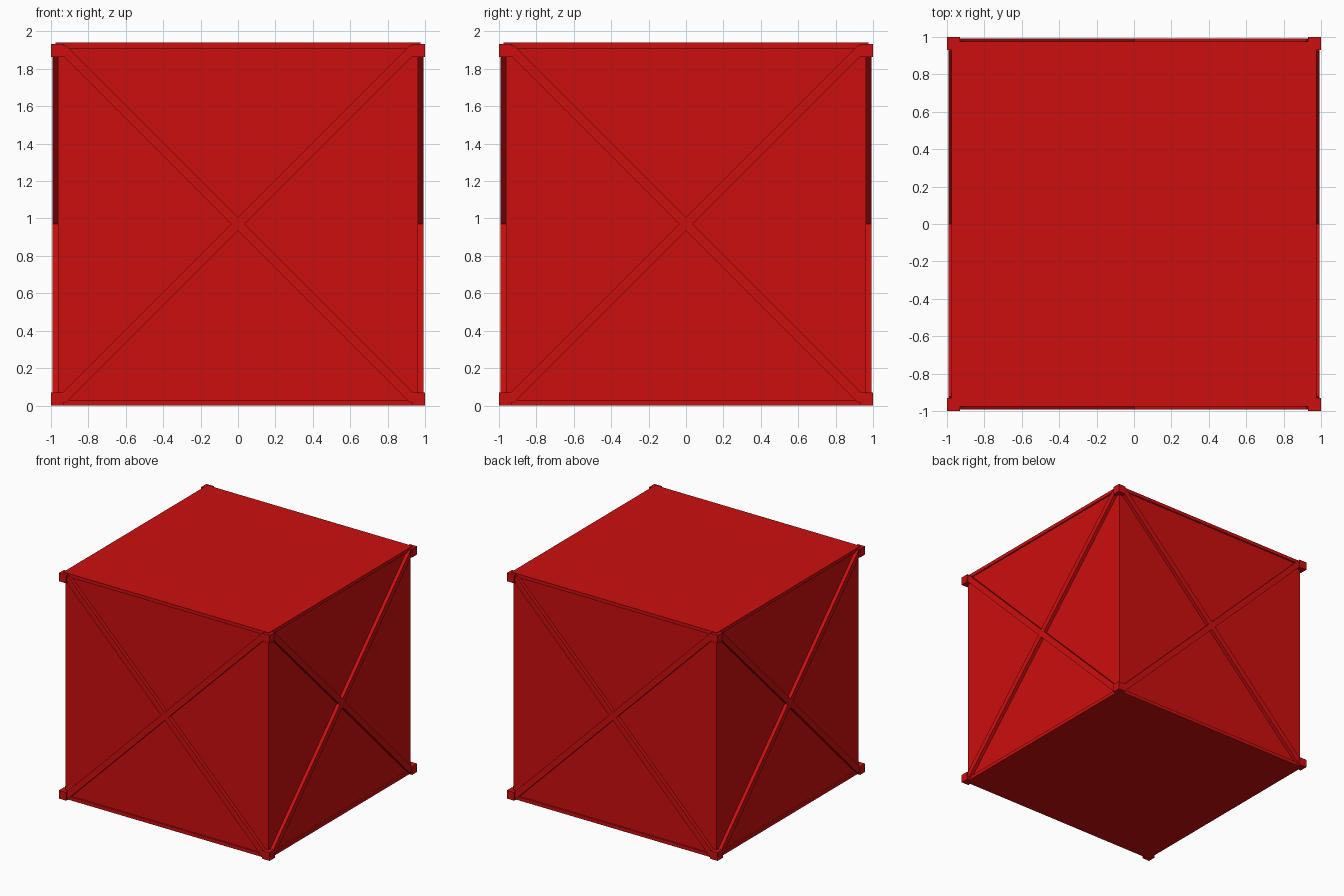
import bpy, math
from mathutils import Matrix, Vector

if "Cube" in bpy.data.objects:
    bpy.data.objects.remove(bpy.data.objects["Cube"], do_unlink=True)

red = bpy.data.materials.new("red_paint")
red.use_nodes = True
colour = (0.60, 0.0045, 0.0045, 1.0)
red.diffuse_color = colour
red.node_tree.nodes["Principled BSDF"].inputs["Base Color"].default_value = colour

TOP = 1.94     # full height
WALL = 0.963   # half width of the walls
BLOCK = 0.07   # corner block size


def box(name, centre, size, rot=Matrix.Identity(4)):
    bpy.ops.mesh.primitive_cube_add(size=1)
    ob = bpy.context.object
    ob.name = name
    ob.data.transform(rot @ Matrix.Translation(Vector(centre)) @ Matrix.Diagonal((*size, 1)))
    ob.data.materials.append(red)
    return ob


# Closed body with slightly overhanging base and lid
box("body", (0, 0, TOP / 2), (2 * WALL, 2 * WALL, TOP - 0.02))
box("base_plate", (0, 0, 0.015), (1.95, 1.95, 0.03))
box("lid", (0, 0, TOP - 0.015), (1.95, 1.95, 0.03))

# Crossed braces on the four walls
length = 1.88 * math.sqrt(2)
for i, side in enumerate(("front", "left", "back", "right")):
    turn = Matrix.Rotation(i * math.pi / 2, 4, 'Z')
    for name, s in (("rising", 1), ("falling", -1)):
        rot = (Matrix.Translation((0, 0, TOP / 2)) @ turn
               @ Matrix.Rotation(s * math.pi / 4, 4, 'Y'))
        box(f"{side}_{name}_brace", (0, -0.972, 0), (length, 0.04, 0.05), rot)

# Corner blocks
for x in (-1, 1):
    for y in (-1, 1):
        for z, level in ((BLOCK / 2, "lower"), (TOP - 0.006 - BLOCK / 2, "upper")):
            name = f"{level}_{'front' if y < 0 else 'back'}_{'left' if x > 0 else 'right'}_corner"
            box(name, (x * (1 - BLOCK / 2), y * (1 - BLOCK / 2), z), (BLOCK,) * 3)
